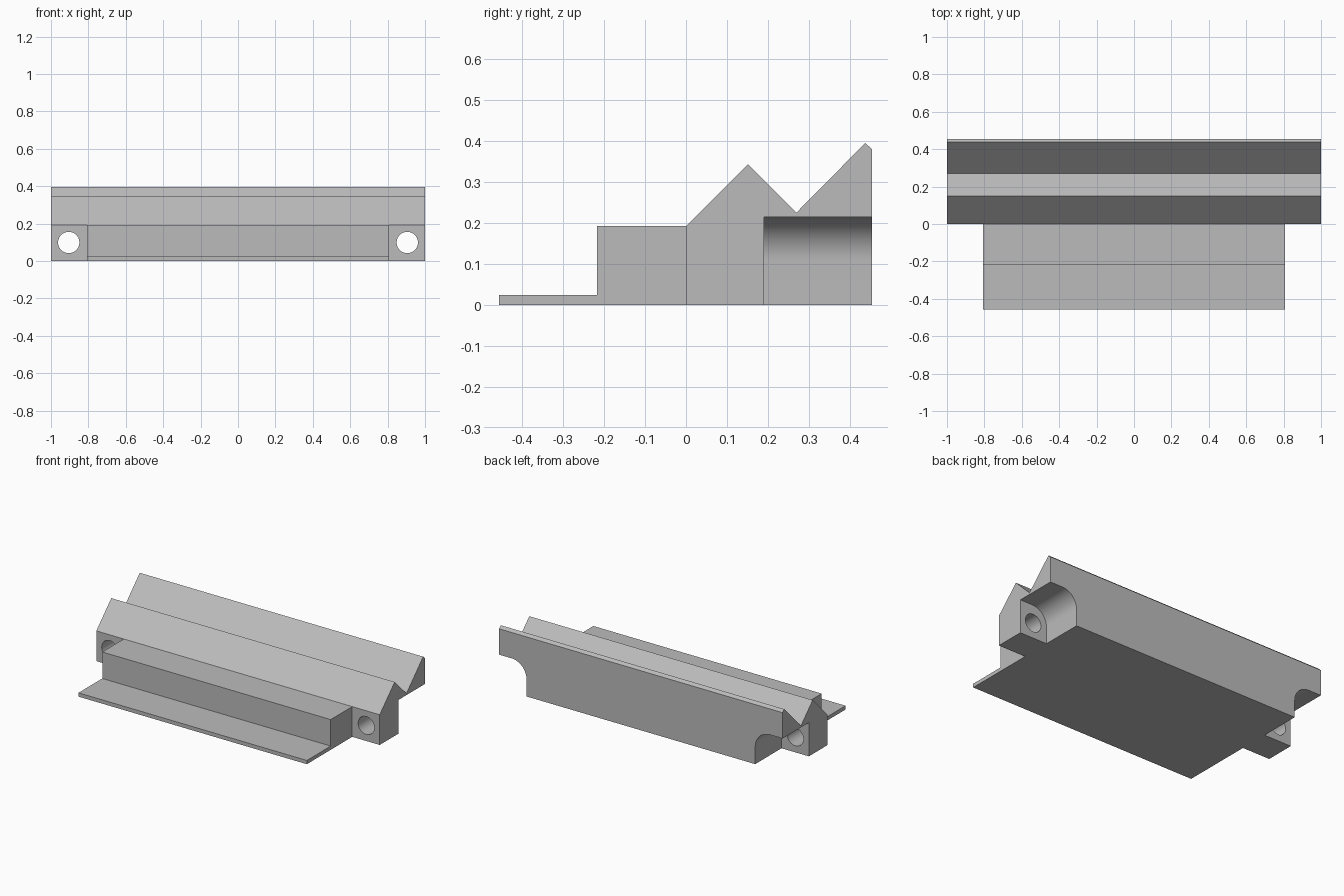
import bpy, bmesh, math
from mathutils import Vector

if "Cube" in bpy.data.objects:
    bpy.data.objects.remove(bpy.data.objects["Cube"])

grey = bpy.data.materials.new("light grey plastic")
grey.diffuse_color = (0.5, 0.5, 0.5, 1)
grey.use_nodes = True
grey.node_tree.nodes["Principled BSDF"].inputs["Base Color"].default_value = grey.diffuse_color


def prism(name, points, offset):
    """Solid made by sweeping a planar outline along an offset."""
    bm = bmesh.new()
    face = bm.faces.new([bm.verts.new(p) for p in points])
    out = bmesh.ops.extrude_face_region(bm, geom=[face])["geom"]
    bmesh.ops.translate(bm, vec=Vector(offset),
                        verts=[v for v in out if isinstance(v, bmesh.types.BMVert)])
    bmesh.ops.recalc_face_normals(bm, faces=bm.faces)
    mesh = bpy.data.meshes.new(name)
    bm.to_mesh(mesh)
    bm.free()
    obj = bpy.data.objects.new(name, mesh)
    mesh.materials.append(grey)
    bpy.context.collection.objects.link(obj)
    return obj


def combine(target, other, operation):
    """Apply a boolean and remove the helper."""
    mod = target.modifiers.new(operation, 'BOOLEAN')
    mod.object, mod.operation, mod.solver = other, operation, 'EXACT'
    bpy.context.view_layer.objects.active = target
    bpy.ops.object.modifier_apply(modifier=mod.name)
    bpy.data.objects.remove(other)


def arc(cx, cz, r, start, end, n, y):
    return [(cx + r * math.cos(a), y, cz + r * math.sin(a))
            for a in (start + (end - start) * i / n for i in range(n + 1))]


# Full-width rail with its double ridge
ridge = [(0, 0), (0, .193), (.151, .344), (.27, .226), (.438, .396), (.455, .38), (.455, 0)]
body = prism("ridged_rail", [(-1, y, z) for y, z in ridge], (2, 0, 0))

# Narrower stepped block and thin lip in front (overlaps the rail for a clean union)
step = [(-.457, 0), (-.457, .024), (-.217, .024), (-.217, .193),
        (0, .193), (0, 0)]
front = prism("stepped_front", [(-.806, y, z) for y, z in step], (1.612, 0, 0))
combine(body, front, 'UNION')

# Rear corner pockets with a rounded inner corner, and screw holes through the ears
for s in (-1, 1):
    outline = [(1.1, .19, -.1), (1.1, .19, .215)]
    outline += arc(.912, .11, .105, math.pi / 2, math.pi, 14, .19)
    outline += [(.807, .19, -.1)]
    pocket = prism("pocket_cutter", [(s * x, y, z) for x, y, z in outline], (0, .4, 0))
    combine(body, pocket, 'DIFFERENCE')
    circle = arc(s * .905, .099, .057, 0, 2 * math.pi, 40, -.1)[:-1]
    combine(body, prism("hole_cutter", circle, (0, .4, 0)), 'DIFFERENCE')

# Smooth only the hole and pocket curves
bpy.ops.object.select_all(action='DESELECT')
body.select_set(True)
bpy.context.view_layer.objects.active = body
bpy.ops.object.shade_smooth_by_angle(angle=math.radians(25))
